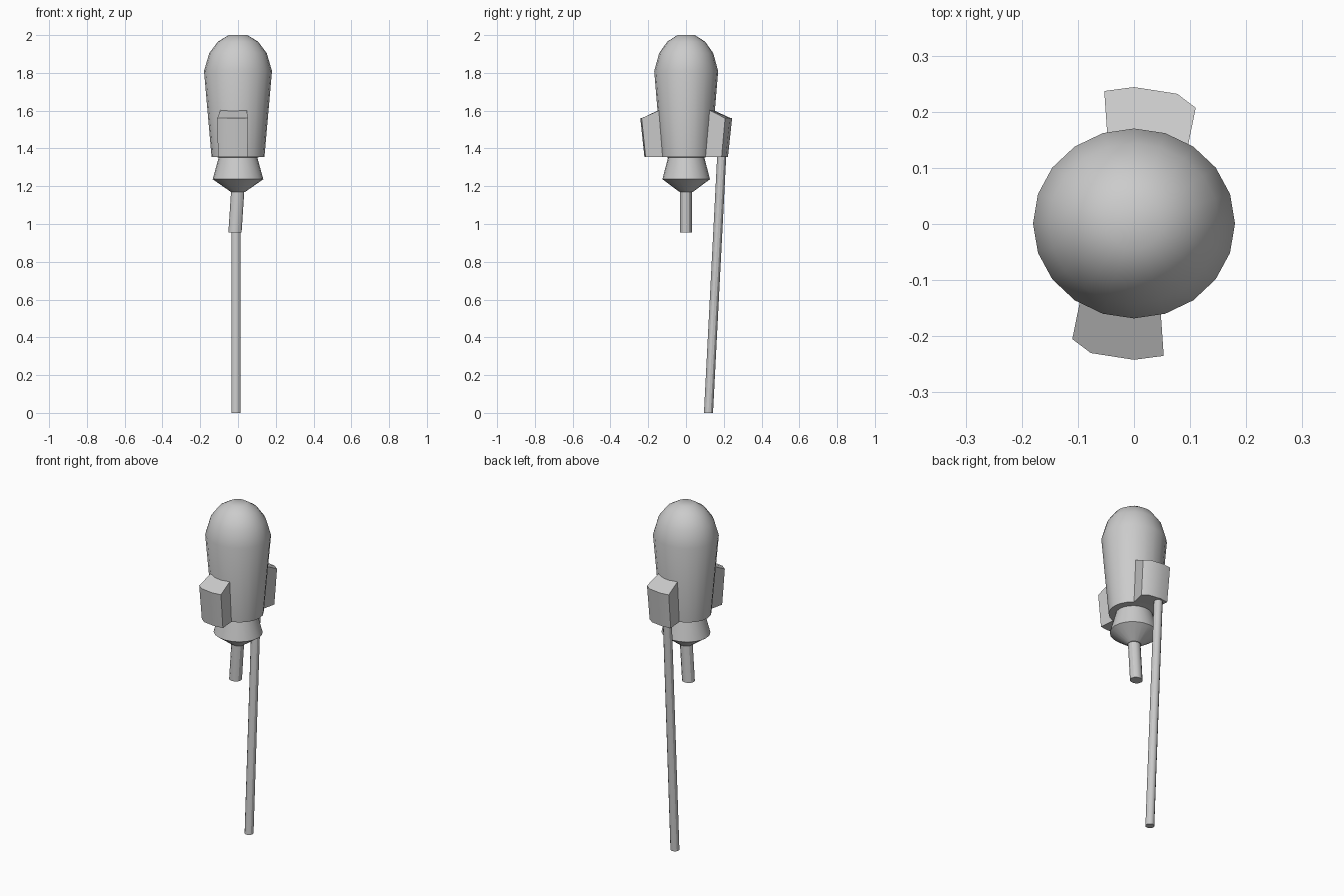
import bpy, bmesh, math
from mathutils import Vector, Matrix

if "Cube" in bpy.data.objects:
    bpy.data.objects.remove(bpy.data.objects["Cube"])


def finish(bm, name, angle=30):
    bmesh.ops.recalc_face_normals(bm, faces=bm.faces)
    me = bpy.data.meshes.new(name)
    bm.to_mesh(me)
    bm.free()
    ob = bpy.data.objects.new(name, me)
    bpy.context.collection.objects.link(ob)
    bpy.ops.object.select_all(action='DESELECT')
    ob.select_set(True)
    bpy.context.view_layer.objects.active = ob
    bpy.ops.object.shade_smooth_by_angle(angle=math.radians(angle))
    return ob


def loft(bm, rings):
    # Skin consecutive rings of points and cap both ends
    vs = [[bm.verts.new(p) for p in r] for r in rings]
    n = len(vs[0])
    for a, b in zip(vs, vs[1:]):
        for i in range(n):
            j = (i + 1) % n
            bm.faces.new((a[i], a[j], b[j], b[i]))
    bm.faces.new(vs[0])
    bm.faces.new(vs[-1])


def ring(rx, ry, z, n, cx=0, cy=0):
    return [(cx + rx * math.cos(2 * math.pi * i / n),
             cy + ry * math.sin(2 * math.pi * i / n), z) for i in range(n)]


# Rocket casing: domed top, tapered barrel, flared nozzle
profile = [(0.049, 2.0), (0.107, 1.965), (0.152, 1.905), (0.18, 1.81),
           (0.14, 1.355), (0.102, 1.353), (0.134, 1.237), (0.038, 1.17)]
bm = bmesh.new()
loft(bm, [ring(r, r * 0.94, z, 20, cy=0.001) for r, z in profile])
finish(bm, "rocket_casing", 35)

# Leaning fuse under the nozzle
bm = bmesh.new()
loft(bm, [ring(0.035, 0.033, 1.20, 12, 0.0),
          ring(0.035, 0.033, 0.955, 12, -0.016)])
finish(bm, "fuse")

# Long guide stick, leaning inward toward its foot
bm = bmesh.new()
loft(bm, [ring(0.024, 0.024, 1.36, 12, -0.011, 0.189),
          ring(0.024, 0.024, 0.0, 12, -0.011, 0.119)])
finish(bm, "guide_stick")

# Pair of side blocks following the casing, one turned half round
outer = [(-0.11, -0.206), (-0.077, -0.231), (0, -0.243), (0.053, -0.236)]
inner = [(0.046, -0.135), (0, -0.14), (-0.05, -0.13), (-0.092, -0.118)]


def block(name, turn):
    rot = Matrix.Rotation(turn, 4, 'Z')
    low = [(x * 0.96, y * 0.91, 1.355) for x, y in outer]
    low += [(x * 0.94, y * 0.86, 1.355) for x, y in inner]
    high = [(x, y, 1.56) for x, y in outer] + [(x, y, 1.605) for x, y in inner]
    bm = bmesh.new()
    loft(bm, [[rot @ Vector(p) + Vector((0, 0.001, 0)) for p in r]
              for r in (low, high)])
    return finish(bm, name)


block("front_block", 0)
block("back_block", math.pi)
